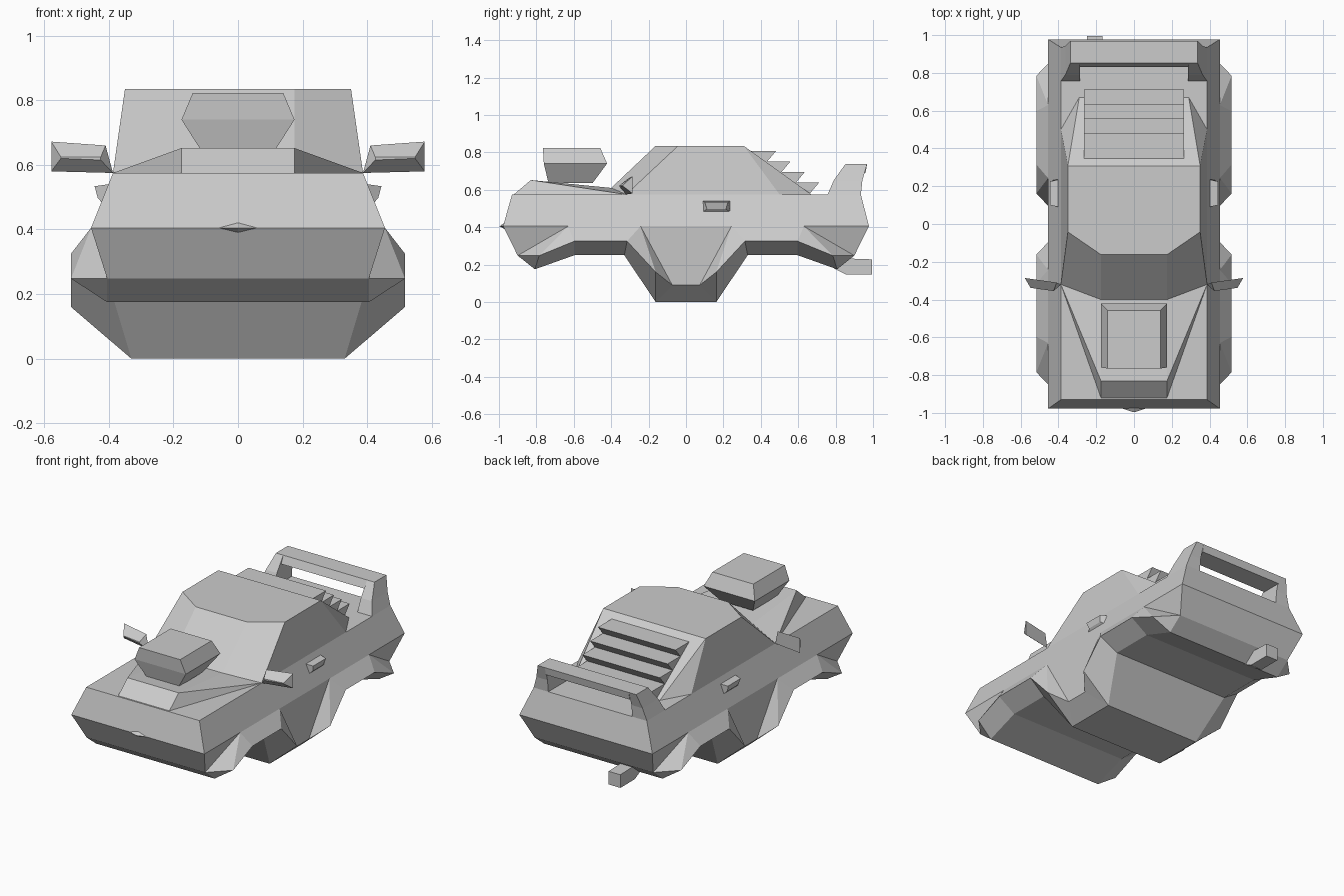
import bpy, bmesh

cube = bpy.data.objects.get("Cube")
if cube:
    bpy.data.objects.remove(cube, do_unlink=True)

# One plain grey paint for the whole model
GREY = (0.6, 0.6, 0.6, 1)
paint = bpy.data.materials.new("plain_grey")
paint.use_nodes = True
paint.diffuse_color = GREY
paint.node_tree.nodes["Principled BSDF"].inputs["Base Color"].default_value = GREY


def build(name, polygons):
    """Join polygons given as point lists into one flat-shaded object."""
    bm = bmesh.new()
    for poly in polygons:
        bm.faces.new([bm.verts.new(p) for p in poly])
    bmesh.ops.remove_doubles(bm, verts=bm.verts, dist=0.0005)
    bmesh.ops.recalc_face_normals(bm, faces=bm.faces)
    mesh = bpy.data.meshes.new(name)
    bm.to_mesh(mesh)
    bm.free()
    mesh.materials.append(paint)
    obj = bpy.data.objects.new(name, mesh)
    bpy.context.collection.objects.link(obj)
    return obj


def flip(points, axis=0):
    """Mirror points across x = 0 or y = 0."""
    return [tuple(-c if i == axis else c for i, c in enumerate(p)) for p in points]


def loft(name, rings):
    """Skin a row of matching rings and cap both ends."""
    polys = [rings[0], rings[-1]]
    for a, b in zip(rings, rings[1:]):
        for i in range(len(a)):
            j = (i + 1) % len(a)
            polys.append([a[i], a[j], b[j], b[i]])
    return build(name, polys)


def rect(x, y0, y1, z):
    return [(-x, y0, z), (x, y0, z), (x, y1, z), (-x, y1, z)]


def pair(name, rings):
    """Left and right copies of a lofted part."""
    loft("left_" + name, rings)
    loft("right_" + name, [flip(r) for r in rings])


# ---- Body shell: the left half is described, then mirrored ----
BELT, DECK, ROOF = 0.405, 0.575, 0.835
half = []


def centre(p):
    return (0, p[1], p[2])


def strips(path):
    for a, b in zip(path, path[1:]):
        half.append([a, b, centre(b), centre(a)])


# Lower body end: belt points, flared fender, underside and wheel arch
belt = [(0.455, y, BELT) for y in (-0.978, -0.63, -0.243)]
fender = [(0.517, -0.785, 0.248), (0.517, -0.597, 0.325),
          (0.517, -0.315, 0.325), (0.517, -0.162, 0.16)]
under = [(0.405, -0.9, 0.248), (0.405, -0.808, 0.175), (0.405, -0.597, 0.25),
         (0.405, -0.33, 0.25), (0.33, -0.162, 0)]
sill = (0.433, -0.073, 0.09)

b0, b1, b2 = belt
f0, f1, f2, f3 = fender
u0, u1, u2, u3, u4 = under
lower = [
    [b0, b1, u0], [u0, b1, f0], [b1, f1, f0], [b1, b2, f2, f1], [b2, f2, f3],
    [b2, f3, sill], [u0, f0, u1], [f0, f1, u2, u1], [f1, f2, u3, u2],
    [f2, f3, u4, u3], [f3, sill, u4],
]
half += lower + [flip(p, 1) for p in lower]
strips([b0] + under)
strips(flip([b0] + under, 1))
strips([u4, flip([u4], 1)[0]])

# Door panel and its sill
for a, b in ((b2, sill), (sill, u4)):
    half.append([a, b] + flip([b, a], 1))

# Upper body: nose, hood bulge, windscreen, roof, sloping back and deck
nose, tail = (0.387, -0.93, DECK), (0.387, 0.935, DECK)
pillar, quarter = (0.387, -0.32, DECK), (0.387, 0.5, DECK)
bulge_foot, bulge_top = (0.175, -0.92, DECK), (0.175, -0.83, 0.652)
cowl, screen_top = (0.175, -0.4, 0.61), (0.175, -0.162, ROOF)
roof_front, roof_back = (0.35, -0.042, ROOF), (0.35, 0.308, ROOF)
slope_foot = (0.29, 0.67, DECK)

half += [
    [nose] + belt + flip(belt[::-1], 1) + [tail, quarter, pillar],
    [nose, pillar, bulge_foot],
    [pillar, bulge_foot, bulge_top],
    [pillar, bulge_top, cowl],
    [cowl, pillar, roof_front, screen_top],
    [centre(screen_top), screen_top, roof_front, roof_back, centre(roof_back)],
    [pillar, roof_front, roof_back, quarter],
    [roof_back, quarter, slope_foot],
    [centre(slope_foot), slope_foot, quarter, tail, centre(tail)],
]
strips([b0, nose, bulge_foot, bulge_top, cowl, screen_top])
strips([roof_back, slope_foot])
strips([flip([b0], 1)[0], tail])
build("body", half + [flip(p) for p in half])

# ---- Hood intake ----
loft("hood_intake", [rect(0.108, -0.735, -0.5, 0.635),
                     rect(0.175, -0.76, -0.422, 0.74),
                     rect(0.14, -0.765, -0.458, 0.823)])

# ---- Rear window louvres, stepping down the back slope ----
for n in range(4):
    z = 0.807 - 0.056 * n
    y = 0.349 + 0.077 * n
    wedge = [(y - 0.01, z), (y + 0.132, z), (y + 0.085, z - 0.056), (y + 0.06, z - 0.056)]
    loft(f"louvre_{n + 1}", [[(x, *p) for p in wedge] for x in (-0.265, 0.265)])

# ---- Rear hoop: two uprights and a cross bar ----
uprights = [(0.387, 0.757, 0.935, DECK), (0.363, 0.79, 0.943, 0.65),
            (0.337, 0.852, 0.968, 0.737)]
pair("hoop_upright", [[(x, y0, z), (x, y1, z), (0.287, y1, z), (0.287, y0, z)]
                      for x, y0, y1, z in uprights])
loft("hoop_bar", [rect(0.287, 0.832, 0.96, 0.69), rect(0.287, 0.852, 0.968, 0.737)])

# ---- Door mirrors: glass at the back, tapering to a front edge ----
glass = [(0.387, -0.32, 0.575), (0.578, -0.286, 0.58),
         (0.578, -0.286, 0.672), (0.41, -0.31, 0.66)]
edge = [(0.425, -0.355, 0.615), (0.548, -0.338, 0.62),
        (0.548, -0.338, 0.624), (0.425, -0.355, 0.624)]
pair("mirror", [glass, edge])

# ---- Door handles ----
pair("door_handle", [
    [(0.42, 0.09, 0.482), (0.42, 0.235, 0.482), (0.4, 0.235, 0.54), (0.4, 0.09, 0.54)],
    [(0.434, 0.112, 0.497), (0.434, 0.213, 0.497), (0.444, 0.225, 0.534), (0.444, 0.1, 0.534)],
])

# ---- Nose trim: a small pointed diamond ----
tip, top, low = (0, -0.997, BELT), (0, -0.96, 0.43), (0, -0.96, 0.385)
left = (0.068, -0.975, BELT)
right = flip([left])[0]
build("nose_trim", [[tip, s, v] for s in (left, right) for v in (top, low)]
      + [[top, left, low, right]])

# ---- Exhaust on the right ----
pipe = [(0.79, 0.18), (0.855, 0.147), (0.995, 0.147), (0.995, 0.228), (0.79, 0.235)]
loft("exhaust", [[(x, *p) for p in pipe] for x in (-0.248, -0.167)])
